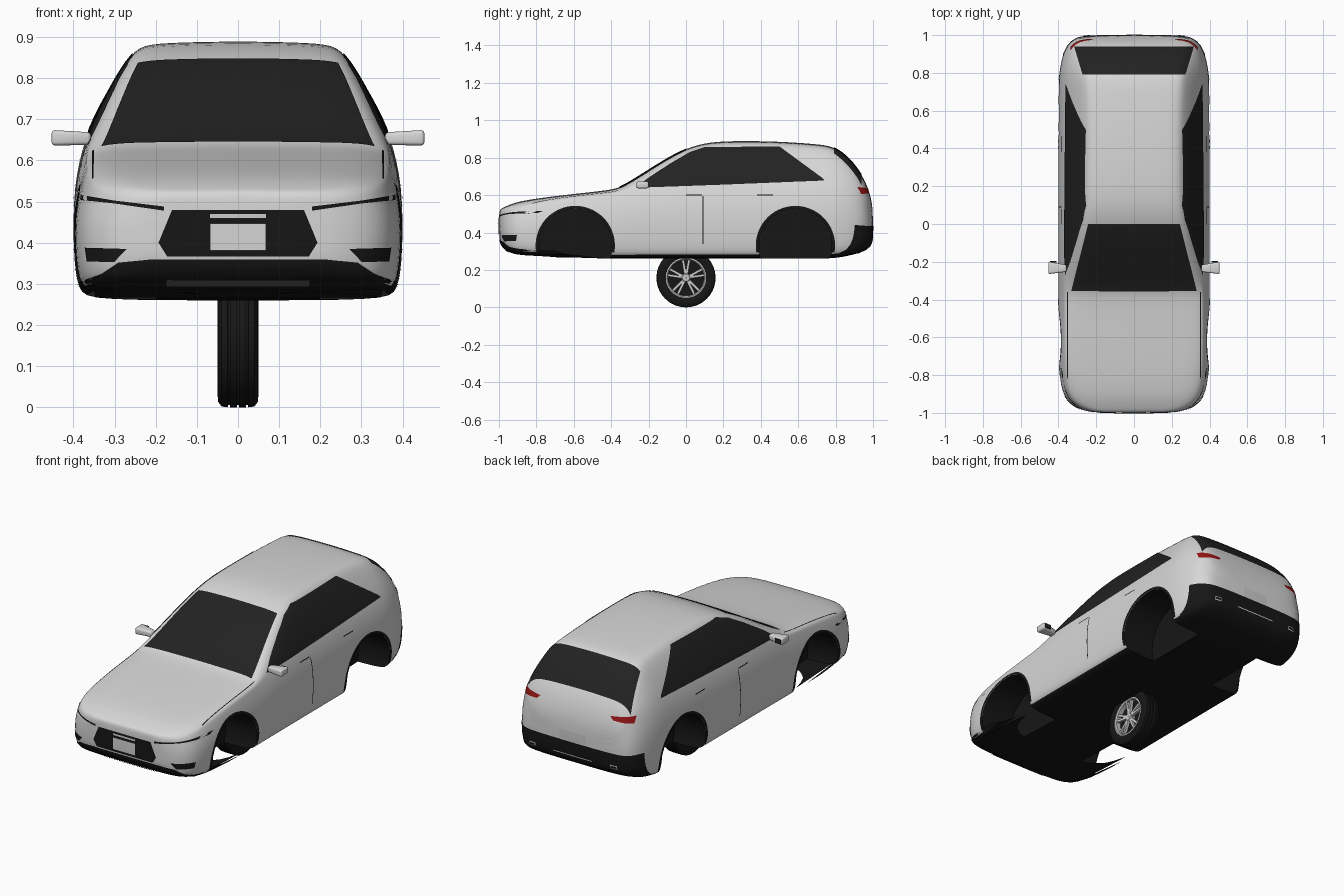
import bpy, bmesh, math
from mathutils import Vector, Matrix
from mathutils.bvhtree import BVHTree

if "Cube" in bpy.data.objects:
    bpy.data.objects.remove(bpy.data.objects["Cube"])


def material(name, *rgb):
    m = bpy.data.materials.new(name)
    m.diffuse_color = (*rgb, 1)
    m.use_nodes = True
    m.node_tree.nodes["Principled BSDF"].inputs["Base Color"].default_value = m.diffuse_color
    return m


PAINT = material("light grey paint", .68, .68, .68)
BLACK = material("black trim", .008, .008, .008)
GLASS = material("dark glass", .016, .016, .016)
SILVER = material("silver", .6, .6, .6)
GREY = material("mid grey", .1, .1, .1)
RED = material("tail light red", .3, .008, .008)


def add(name, bm, *mats, angle=35):
    me = bpy.data.meshes.new(name)
    bm.to_mesh(me)
    bm.free()
    ob = bpy.data.objects.new(name, me)
    bpy.context.collection.objects.link(ob)
    for m in mats:
        me.materials.append(m)
    bpy.ops.object.select_all(action='DESELECT')
    ob.select_set(True)
    bpy.context.view_layer.objects.active = ob
    if angle:
        bpy.ops.object.shade_smooth_by_angle(angle=math.radians(angle))
    return ob


# Body: lofted stations of (y, half width, bottom, belt z, roof edge z, roof edge x, top z)
STATIONS = [
    (-1.0, .20, .37, .49, .505, .17, .515), (-.99, .26, .335, .495, .52, .22, .528),
    (-.965, .325, .305, .505, .53, .28, .54), (-.91, .377, .283, .525, .548, .32, .563),
    (-.80, .397, .275, .55, .57, .34, .583), (-.60, .40, .266, .575, .597, .35, .607),
    (-.40, .40, .26, .595, .615, .352, .628), (-.34, .40, .26, .605, .63, .348, .645),
    (-.20, .40, .26, .635, .715, .318, .735), (-.06, .40, .26, .645, .80, .288, .822),
    (.06, .40, .26, .645, .85, .267, .873), (.20, .40, .26, .65, .868, .258, .892),
    (.50, .40, .26, .655, .866, .256, .888), (.70, .40, .26, .66, .852, .262, .873),
    (.79, .398, .262, .66, .84, .268, .862), (.87, .385, .275, .65, .778, .28, .803),
    (.94, .36, .295, .625, .685, .297, .713), (.98, .318, .32, .56, .60, .275, .625),
    (1.0, .26, .35, .48, .52, .22, .535)]


def section(y, w, zb, belt, zr, xr, zt):
    xb, zs = w * .93, belt - .3 * (belt - zb)
    half = [(w - .045, zb), (w - .01, zb + .02), (w, zb + .5 * (zs - zb)), (w, zs), (xb, belt),
            ((xb + xr) / 2 + .006, (belt + zr) / 2), (xr, zr), (xr * .85, zr + .75 * (zt - zr)), (xr * .45, zt - .002)]
    pts = [(0, zb)] + half + [(0, zt)] + [(-x, z) for x, z in reversed(half)]
    return [(x, y, z) for x, z in pts]


bm = bmesh.new()
rings = [[bm.verts.new(p) for p in section(*s)] for s in STATIONS]
n = len(rings[0])
for a, b in zip(rings, rings[1:]):
    for i in range(n):
        bm.faces.new((a[i], a[(i + 1) % n], b[(i + 1) % n], b[i]))
bm.faces.new(rings[0])
bm.faces.new(rings[-1])
bmesh.ops.recalc_face_normals(bm, faces=bm.faces)
body = add("car_body", bm, PAINT, BLACK, angle=0)
body.modifiers.new("smooth", 'SUBSURF').levels = 2
bpy.ops.object.modifier_apply(modifier="smooth")

# Cut a clean sill line and keep the uncut surface for laying plates on
bm = bmesh.new()
bm.from_mesh(body.data)
bmesh.ops.bisect_plane(bm, geom=bm.verts[:] + bm.edges[:] + bm.faces[:], plane_co=(0, 0, .274), plane_no=(0, 0, 1))
bm.to_mesh(body.data)
SURF = BVHTree.FromBMesh(bm)
bm.free()

# Wheel arches
ARCHES, AZ, AR = (-.592, .585), .33, .197
bm = bmesh.new()
for y in ARCHES:
    for s in (-1, 1):
        bmesh.ops.create_cone(bm, cap_ends=True, segments=64, radius1=AR, radius2=AR, depth=.4,
                              matrix=Matrix.Translation((s * .4, y, AZ)) @ Matrix.Rotation(math.pi / 2, 4, 'Y'))
cutter = add("arch_cutter", bm, BLACK, angle=0)
cutter.hide_render = True
bpy.context.view_layer.objects.active = body
mod = body.modifiers.new("arches", 'BOOLEAN')
mod.object, mod.operation, mod.solver = cutter, 'DIFFERENCE', 'EXACT'
bpy.ops.object.modifier_apply(modifier="arches")
bpy.data.objects.remove(cutter)
for f in body.data.polygons:
    co = [body.data.vertices[i].co for i in f.vertices]
    well = any(all(math.hypot(c.y - y, c.z - AZ) < AR + .001 for c in co) for y in ARCHES)
    f.material_index = int(well or f.center.z < .274 or f.normal.z < -.6)
bpy.ops.object.select_all(action='DESELECT')
body.select_set(True)
bpy.ops.object.shade_smooth_by_angle(angle=math.radians(35))


def plate(name, pts, axis, sign, mat, lift=.003):
    """Lay a flat outline onto the body surface, seen along an axis (0 x, 1 y, 2 z)."""
    a, b = [i for i in range(3) if i != axis]

    def place(u, v):
        p = Vector((0, 0, 0))
        p[a], p[b] = u, v
        return p
    bm = bmesh.new()
    bm.faces.new([bm.verts.new(place(*p)) for p in pts])
    bmesh.ops.triangulate(bm, faces=bm.faces[:])
    for k in (a, b):
        lo, hi = min(v.co[k] for v in bm.verts), max(v.co[k] for v in bm.verts)
        steps = int((hi - lo) / .02) + 1
        for i in range(1, steps):
            no = Vector((0, 0, 0))
            no[k] = 1
            bmesh.ops.bisect_plane(bm, geom=bm.verts[:] + bm.edges[:] + bm.faces[:],
                                   plane_co=no * (lo + (hi - lo) * i / steps), plane_no=no)
    out = Vector((0, 0, 0))
    out[axis] = sign
    for v in bm.verts:
        start = v.co + out * 2
        loc, nor, _, _ = SURF.ray_cast(start, -out)
        if loc is None:
            loc, nor, _, _ = SURF.find_nearest(v.co + out * .9)
        v.co = loc + nor * lift
    bmesh.ops.recalc_face_normals(bm, faces=bm.faces)
    if sum((f.normal.dot(out) * f.calc_area() for f in bm.faces)) < 0:
        bmesh.ops.reverse_faces(bm, faces=bm.faces)
    return add(name, bm, mat)


def mirrored(pts):
    return pts + [(-x, z) for x, z in reversed(pts)]


def rect(u0, u1, v0, v1):
    return [(u0, v0), (u1, v0), (u1, v1), (u0, v1)]


# Glass
plate("windshield", mirrored([(.332, -.355), (.242, 0)]), 2, 1, GLASS)
plate("rear_window", mirrored([(.27, .79), (.315, .937)]), 2, 1, GLASS)
SIDE = [(-.27, .638), (.2, .655), (.74, .677), (.73, .69), (.5, .858), (.1, .855), (.02, .828), (-.08, .77), (-.2, .692)]

for s, side in ((-1, "left"), (1, "right")):
    plate(side + "_side_window", SIDE, 0, s, GLASS)
    # Arch trims
    for y, end in zip(ARCHES, ("front", "rear")):
        angles = [math.radians(-10 + 200 * i / 32) for i in range(33)]
        ring = [(y + .212 * math.cos(t), AZ + .212 * math.sin(t)) for t in angles]
        ring += [(y + AR * math.cos(t), AZ + AR * math.sin(t)) for t in reversed(angles)]
        plate(f"{side}_{end}_arch_trim", ring, 0, s, BLACK, .002)
    # Door seams and handles
    plate(side + "_door_seam", rect(.088, .093, .34, .595), 0, s, BLACK, .0015)
    for i, y in enumerate((.0, .38)):
        plate(f"{side}_door_handle_{i}", rect(y, y + .085, .598, .603), 0, s, BLACK, .0015)
    # Hood seam
    plate(side + "_hood_seam", rect(s * .352 - .002, s * .352 + .002, -.82, -.36), 2, 1, BLACK, .0015)
    # Lamps and bumper intakes
    plate(side + "_headlight", [(s * x, z) for x, z in ((.18, .478), (.30, .495), (.38, .503), (.38, .515), (.30, .502), (.18, .488))], 1, -1, BLACK)
    plate(side + "_fog_intake", [(s * x, z) for x, z in ((.27, .385), (.37, .388), (.365, .355), (.30, .353))], 1, -1, BLACK)
    plate(side + "_tail_light", [(s * x, z) for x, z in ((.215, .63), (.335, .642), (.335, .605), (.235, .612))], 1, 1, RED)
    plate(side + "_exhaust", rect(s * .25 - .02, s * .25 + .02, .352, .372), 1, 1, SILVER, .005)
    plate(side + "_exhaust_hole", rect(s * .25 - .016, s * .25 + .016, .356, .368), 1, 1, BLACK, .007)

# Front and rear details
plate("grille", mirrored([(.16, .48), (.193, .40), (.172, .367)]), 1, -1, BLACK)
plate("front_number_plate", rect(-.068, .068, .382, .447), 1, -1, PAINT, .007)
plate("grille_badge_bar", rect(-.068, .068, .46, .47), 1, -1, SILVER, .006)
plate("front_lower_bumper", mirrored([(.21, .36), (.29, .352), (.33, .325), (.385, .305), (.37, .27)]), 1, -1, BLACK)
plate("front_skid_strip", rect(-.175, .175, .298, .314), 1, -1, GREY, .006)
plate("rear_bumper", mirrored([(.29, .39), (.33, .435), (.372, .44), (.372, .29)]), 1, 1, BLACK)
plate("rear_bumper_strip", rect(-.12, .12, .358, .363), 1, 1, SILVER, .005)
plate("rear_number_plate", rect(-.08, .08, .44, .49), 1, 1, SILVER, .003)

# Door mirrors
for s, side in ((-1, "left"), (1, "right")):
    bm = bmesh.new()
    bmesh.ops.create_cube(bm, size=1, matrix=Matrix.Translation((s * .405, -.232, .655)) @ Matrix.Diagonal((.096, .066, .038, 1)))
    for v in bm.verts:
        if abs(v.co.x) < .4:  # narrow neck towards the door
            v.co.y = -.235 + (v.co.y + .232) * .55
            v.co.z = .653 + (v.co.z - .655) * .8
    bmesh.ops.bevel(bm, geom=bm.edges[:], offset=.009, segments=3, affect='EDGES', profile=.5)
    add(side + "_mirror", bm, PAINT)
    bm = bmesh.new()
    bmesh.ops.create_cube(bm, size=1, matrix=Matrix.Translation((s * .428, -.2, .655)) @ Matrix.Diagonal((.036, .006, .024, 1)))
    add(side + "_mirror_glass", bm, GLASS)


# Single wheel in the middle, axle along x
def lathe(name, profile, mat, segs=56):
    bm = bmesh.new()
    rows = [[bm.verts.new((x, r * math.cos(2 * math.pi * i / segs), .158 + r * math.sin(2 * math.pi * i / segs)))
             for i in range(segs)] for x, r in profile]
    for a, b in zip(rows, rows[1:] + rows[:1]):
        for i in range(segs):
            j = (i + 1) % segs
            bm.faces.new((a[i], a[j], b[j], b[i]))
    bmesh.ops.recalc_face_normals(bm, faces=bm.faces)
    return add(name, bm, mat)


tread = [(-.05, .125), (-.048, .145), (-.04, .156)]
for x in (-.022, 0, .022):
    tread += [(x - .003, .158), (x - .002, .152), (x + .002, .152), (x + .003, .158)]
tread += [(.04, .156), (.048, .145), (.05, .125), (.044, .107), (-.044, .107)]
lathe("tyre", tread, BLACK)
lathe("wheel_rim", [(.044, .109), (.046, .102), (.04, .096), (-.042, .098), (-.044, .109)], SILVER)
lathe("wheel_back", [(.012, .098), (.012, .002), (-.03, .002), (-.03, .098)], BLACK)
lathe("wheel_hub", [(.041, .002), (.041, .019), (.036, .024), (.01, .024), (.01, .002)], SILVER)

bm = bmesh.new()
for k in range(5):
    for d in (-.17, .17):
        t = Matrix.Translation((0, 0, .158)) @ Matrix.Rotation(2 * math.pi * k / 5 + d, 4, 'X')
        bmesh.ops.create_cube(bm, size=1, matrix=t @ Matrix.Translation((.03, 0, .058)) @ Matrix.Diagonal((.016, .013, .084, 1)))
add("wheel_spokes", bm, SILVER)
